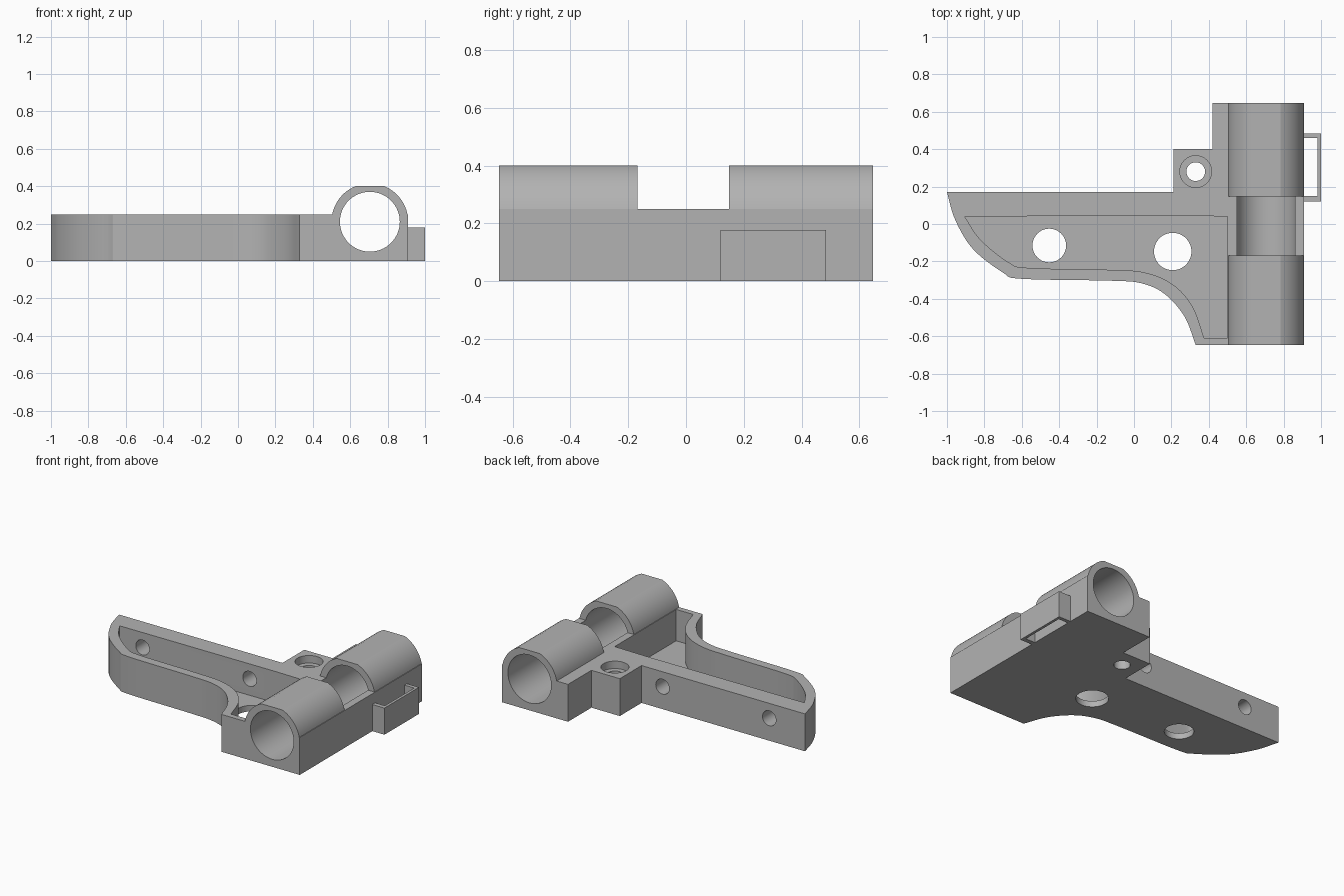
import bpy, bmesh, math
from mathutils import Vector

if "Cube" in bpy.data.objects:
    bpy.data.objects.remove(bpy.data.objects["Cube"])

grey = bpy.data.materials.new("plain grey")
grey.diffuse_color = (0.45, 0.45, 0.45, 1)
grey.use_nodes = True
grey.node_tree.nodes["Principled BSDF"].inputs["Base Color"].default_value = grey.diffuse_color


def prism(name, pts, lo, hi, axis="z"):
    """Extrude a 2D outline from lo to hi along an axis."""
    def place(p, h):
        return (p[0], p[1], h) if axis == "z" else (p[0], h, p[1])
    bm = bmesh.new()
    a = [bm.verts.new(place(p, lo)) for p in pts]
    b = [bm.verts.new(place(p, hi)) for p in pts]
    bm.faces.new(a)
    bm.faces.new(b)
    n = len(pts)
    for i in range(n):
        j = (i + 1) % n
        bm.faces.new((a[i], a[j], b[j], b[i]))
    bmesh.ops.recalc_face_normals(bm, faces=bm.faces)
    me = bpy.data.meshes.new(name)
    bm.to_mesh(me)
    bm.free()
    me.materials.append(grey)
    ob = bpy.data.objects.new(name, me)
    bpy.context.collection.objects.link(ob)
    return ob


def arc(cx, cy, r, a0, a1, n):
    return [(cx + r * math.cos(math.radians(a0 + (a1 - a0) * i / n)),
             cy + r * math.sin(math.radians(a0 + (a1 - a0) * i / n))) for i in range(n + 1)]


def circle(cx, cy, r, n=64):
    return arc(cx, cy, r, 0, 360, n)[:-1]


def smooth(points, n=6):
    """Catmull-Rom curve through the given points."""
    p = [Vector(q) for q in points]
    p = [2 * p[0] - p[1]] + p + [2 * p[-1] - p[-2]]
    out = []
    for a, b, c, d in zip(p, p[1:], p[2:], p[3:]):
        for i in range(n):
            t = i / n
            out.append(tuple(0.5 * (2 * b + (c - a) * t + (2 * a - 5 * b + 4 * c - d) * t * t
                                    + (3 * b - a - 3 * c + d) * t ** 3)))
    return out + [tuple(p[-2])]


def combine(target, tool, operation):
    m = target.modifiers.new("combine", "BOOLEAN")
    m.operation, m.solver, m.object = operation, "EXACT", tool
    bpy.context.view_layer.objects.active = target
    bpy.ops.object.modifier_apply(modifier=m.name)
    bpy.data.objects.remove(tool)


def shade(ob):
    bpy.ops.object.select_all(action="DESELECT")
    ob.select_set(True)
    bpy.context.view_layer.objects.active = ob
    bpy.ops.object.shade_smooth_by_angle(angle=math.radians(13))


# Base plate with curved arm and stepped back edge
END = 0.647
outer = smooth([(-1, 0.17), (-0.955, 0.02), (-0.86, -0.135), (-0.70, -0.26), (-0.60, -0.293),
                (-0.13, -0.303), (0.04, -0.317), (0.165, -0.375), (0.27, -0.495), (0.33, -END)])
body = prism("bracket_body", outer + [(0.91, -END), (0.91, END), (0.42, END), (0.42, 0.40),
                                      (0.21, 0.40), (0.21, 0.17)], 0, 0.25)

# Two rounded tube housings with flattened tops
CX, CZ, R = 0.705, 0.21, 0.205
side = math.degrees(math.asin(0.04 / R))
flat = math.degrees(math.asin(0.19 / R))
profile = ([(0.89, 0.2)] + arc(CX, CZ, R, side, flat, 14)
           + arc(CX, CZ, R, 180 - flat, 180 - side, 14) + [(0.52, 0.2)])
for y0, y1 in ((-END, -0.168), (0.148, END)):
    combine(body, prism("housing", profile, y0, y1, "y"), "UNION")

# Tray pocket
inner = smooth([(-0.905, 0.04), (-0.82, -0.085), (-0.67, -0.205), (-0.56, -0.235), (-0.13, -0.245),
                (0.06, -0.26), (0.21, -0.325), (0.315, -0.445), (0.375, -0.61)])
cutters = [prism("pocket", inner + [(0.5, -0.61), (0.5, 0.04), (0.25, 0.045)], 0.04, 0.4)]

# Long bore, floor holes, counterbored screw hole, wall holes
cutters.append(prism("bore", circle(CX, CZ, 0.16), -1, 1, "y"))
for x, y, r, z in ((-0.453, -0.115, 0.09, -0.1), (0.207, -0.147, 0.1, -0.1),
                   (0.33, 0.28, 0.05, -0.1), (0.33, 0.28, 0.085, 0.2)):
    cutters.append(prism("hole", circle(x, y, r, 48), z, 0.5))
for x in (-0.735, 0.055):
    cutters.append(prism("wall_hole", circle(x, 0.15, 0.05, 40), -0.05, 0.3, "y"))
for c in cutters:
    combine(body, c, "DIFFERENCE")
shade(body)

# Slotted clip on the right side
prism("side_clip", [(0.905, 0.12), (1, 0.12), (1, 0.485), (0.905, 0.485), (0.905, 0.46),
                    (0.982, 0.46), (0.982, 0.15), (0.905, 0.15)], 0, 0.178)
